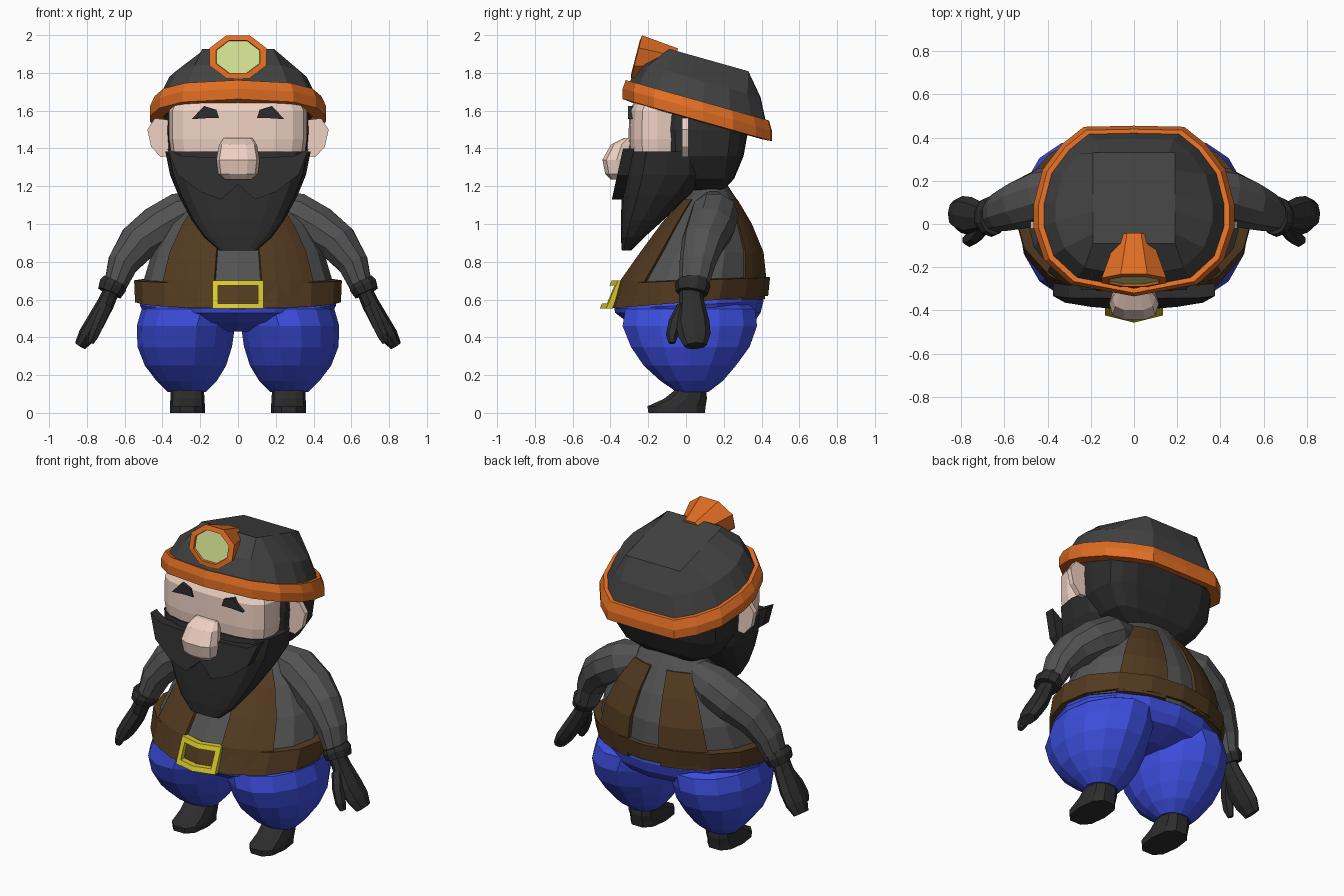
import bpy, bmesh
from math import sin, cos, pi, radians
from mathutils import Vector

if "Cube" in bpy.data.objects:
    bpy.data.objects.remove(bpy.data.objects["Cube"])


def material(name, r, g, b):
    m = bpy.data.materials.new(name)
    m.diffuse_color = (r, g, b, 1)
    m.use_nodes = True
    m.node_tree.nodes["Principled BSDF"].inputs["Base Color"].default_value = m.diffuse_color
    return m


DARK = material("charcoal", .026, .026, .026)
GREY = material("shirt grey", .085, .085, .085)
CAP = material("helmet grey", .055, .055, .055)
BROWN = material("leather", .085, .042, .014)
BLUE = material("denim blue", .045, .075, .72)
SKIN = material("skin", .86, .64, .55)
ORANGE = material("orange", .75, .155, .017)
YELLOW = material("yellow", .68, .58, .025)
LENS = material("lens", .65, .73, .28)


def loft(name, rings, mat, mirror=False, loop=False):
    """Skin a list of equal-length rings; loop joins last ring to first."""
    bm = bmesh.new()
    vs = [[bm.verts.new(p) for p in r] for r in rings]
    n = len(vs[0])
    pairs = list(zip(vs, vs[1:])) + ([(vs[-1], vs[0])] if loop else [])
    for a, b in pairs:
        for i in range(n):
            j = (i + 1) % n
            bm.faces.new((a[i], a[j], b[j], b[i]))
    if not loop:
        bm.faces.new(vs[0])
        bm.faces.new(vs[-1])
    bmesh.ops.recalc_face_normals(bm, faces=bm.faces)
    me = bpy.data.meshes.new(name)
    bm.to_mesh(me)
    bm.free()
    me.materials.append(mat)
    ob = bpy.data.objects.new(name, me)
    bpy.context.collection.objects.link(ob)
    if mirror:
        ob.modifiers.new("mirror", "MIRROR").use_mirror_merge = False
    return ob


def power(v, p):
    return (1 if v >= 0 else -1) * abs(v) ** p


def oval(z, cx, y0, y1, rx, n=16, p=1.0, slope=0.0):
    """Horizontal (super)ellipse between y0 and y1, tilted by slope."""
    cy, ry = (y0 + y1) / 2, (y1 - y0) / 2
    out = []
    for i in range(n):
        a = 2 * pi * i / n
        y = cy + ry * power(sin(a), p)
        out.append((cx + rx * power(cos(a), p), y, z + slope * y))
    return out


def tube(name, path, mat, n=8):
    """Mirrored limb; path points are x, y, z, y-radius, other radius."""
    c = [Vector(p[:3]) for p in path]
    rings = []
    for i, p in enumerate(path):
        t = (c[min(i + 1, len(c) - 1)] - c[max(i - 1, 0)]).normalized()
        u = t.cross(Vector((0, 1, 0))).normalized()
        v = u.cross(t)
        rings.append([c[i] + v * p[3] * cos(2 * pi * k / n) + u * p[4] * sin(2 * pi * k / n)
                      for k in range(n)])
    return loft(name, rings, mat, mirror=True)


def prism(name, pts, y0, y1, mat, lean=0.0):
    """Mirrored front-view outline with thickness, leaning back with height."""
    base = pts[0][1]
    return loft(name, [[(x, y + lean * (z - base), z) for x, z in pts] for y in (y0, y1)], mat, True)


# Shoes: sole, instep, ankle
loft("shoe", [oval(0, .268, -.205, .105, .093, 10, .75),
              oval(.035, .268, -.21, .11, .093, 10, .75),
              oval(.075, .268, -.12, .115, .09, 10, .75),
              oval(.13, .268, -.05, .11, .088, 10, .75)], DARK, True)

# Trousers: two balloon legs and a hip piece
legs = [(.11, .27, -.05, .12, .10), (.17, .272, -.14, .20, .16), (.25, .278, -.23, .27, .215),
        (.35, .282, -.30, .345, .25), (.46, .276, -.345, .385, .26), (.55, .25, -.33, .375, .26),
        (.60, .22, -.25, .30, .22)]
loft("trouser_leg", [oval(z, cx, a, b, r, 14) for z, cx, a, b, r in legs], BLUE, True)
loft("trouser_hips", [oval(.43, 0, -.16, .22, .12), oval(.48, 0, -.31, .36, .38),
                      oval(.53, 0, -.375, .395, .50), oval(.57, 0, -.38, .41, .52, slope=.05),
                      oval(.61, 0, -.35, .40, .50, slope=.05)], BLUE)

# Shirt body
torso = [(.60, -.37, .41, .52), (.70, -.345, .42, .50), (.85, -.24, .405, .455),
         (1.0, -.13, .345, .37), (1.13, -.02, .27, .26), (1.22, .06, .21, .15)]
loft("shirt_body", [oval(z, 0, a, b, r) for z, a, b, r in torso], GREY)


# Vest panels follow the shirt over a range of angles
def vest(name, a0, a1, sign):
    rings = []
    for z, ya, yb, rx in torso[:5]:
        cy, ry = (ya + yb) / 2, (yb - ya) / 2
        angs = [radians(a0 + (a1 - a0) * i / 4) for i in range(5)]
        arc = lambda s, an: [(s * rx * sin(a), cy + sign * s * ry * cos(a), z) for a in an]
        rings.append(arc(1.04, angs) + arc(.92, angs[::-1]))
    loft(name, rings, BROWN, True)


vest("vest_front", 14, 50, -1)
vest("vest_back", 12, 46, 1)

# Belt and bent buckle frame
loft("belt", [oval(.585, 0, -.41, .435, .545, slope=.08), oval(.70, 0, -.36, .445, .55, slope=.04),
              oval(.705, 0, -.32, .40, .49, slope=.04), oval(.60, 0, -.34, .38, .48, slope=.08)],
     BROWN, loop=True)


def frame(w, h, dy):
    pts = [(-w, -h), (0, -h), (w, -h), (w, h), (0, h), (-w, h)]
    return [(x, -.395 + dy + .25 * abs(x) + .42 * z, .627 + z) for x, z in pts]


loft("buckle", [frame(.135, .075, -.03), frame(.105, .047, -.03),
                frame(.105, .047, .005), frame(.135, .075, .005)], YELLOW, loop=True)

# Arms, cuffs, gloves
tube("sleeve", [(.18, .14, 1.09, .09, .09), (.30, .15, 1.05, .13, .125), (.42, .13, .98, .13, .125),
                (.53, .09, .90, .115, .11), (.61, .06, .79, .095, .085),
                (.655, .04, .66, .075, .06)], GREY, 10)
tube("cuff", [(.65, .035, .70, .085, .068), (.662, .035, .675, .095, .078),
              (.68, .03, .635, .085, .068)], DARK, 10)
tube("glove", [(.665, .025, .66, .06, .042), (.70, .03, .58, .068, .046), (.755, .035, .48, .09, .05),
               (.80, .045, .41, .085, .047), (.835, .05, .355, .06, .032)], DARK)
tube("glove_thumb", [(.70, -.01, .56, .04, .035), (.735, -.055, .48, .038, .034),
                     (.765, -.075, .41, .032, .03), (.78, -.075, .37, .018, .018)], DARK, 6)

# Head: hair, face, beard
hair = [(1.18, .04, .20, .18), (1.24, -.04, .255, .30), (1.36, -.14, .305, .375),
        (1.50, -.15, .33, .385), (1.60, -.15, .335, .375), (1.70, -.10, .30, .32)]
loft("hair", [oval(z, 0, a, b, r, 16, .5) for z, a, b, r in hair], DARK)
loft("face", [oval(1.28, 0, -.29, 0, .34, 16, .65), oval(1.45, 0, -.305, 0, .365, 16, .65),
              oval(1.60, 0, -.30, 0, .365, 16, .65), oval(1.69, 0, -.25, 0, .32, 16, .65)], SKIN)
beard = [(.86, -.34, -.29, .10), (.93, -.345, -.22, .18), (1.02, -.345, -.12, .245),
         (1.15, -.34, .02, .315), (1.26, -.335, .12, .36), (1.385, -.31, .12, .385)]
loft("beard", [oval(z, 0, a, b, r, 16, .65) for z, a, b, r in beard], DARK)

# Moustache, brows, ears
prism("moustache", [(0, 1.21), (.09, 1.13), (.20, 1.17), (.32, 1.26), (.375, 1.40),
                    (.30, 1.36), (.20, 1.355), (.10, 1.35), (0, 1.30)], -.375, -.315, DARK, .22)
prism("eyebrow", [(.10, 1.56), (.115, 1.605), (.18, 1.625), (.245, 1.555), (.17, 1.56)],
      -.306, -.24, DARK)
prism("ear", [(.36, 1.55), (.44, 1.56), (.48, 1.50), (.46, 1.41), (.41, 1.355), (.36, 1.36)],
      -.02, .012, SKIN)

# Nose
nose = [(1.235, -.40, -.29, .075), (1.265, -.43, -.29, .105), (1.34, -.445, -.29, .115),
        (1.42, -.40, -.28, .10), (1.455, -.33, -.28, .075)]
loft("nose", [oval(z, 0, a, b, r, 10, .7) for z, a, b, r in nose], SKIN)

# Helmet: one rounded outline, scaled and lifted along a tilted plane
half = [(0, .455), (.23, .45), (.33, .37), (.42, .25), (.46, .09), (.46, -.02), (.41, -.17),
        (.29, -.28), (0, -.335)]
outline = half + [(-x, y) for x, y in half[-2:0:-1]]


def rim(sx, sy, h, cy=.06, xmax=1, ymin=-1, ymax=1):
    """Scaled outline, optionally clipped to a rectangle."""
    pts = [(max(-xmax, min(xmax, x * sx)), max(ymin, min(ymax, cy + (y - .06) * sy)))
           for x, y in outline]
    return [(x, y, 1.617 - .282 * y + h) for x, y in pts]


loft("helmet_band", [rim(1.01, 1, -.05), rim(1.01, 1, .005), rim(.96, .96, .055),
                     rim(.87, .87, .05), rim(.87, .87, -.055)], ORANGE, loop=True)
loft("helmet_dome", [rim(.92, .92, -.02), rim(.92, .92, .04), rim(.79, .81, .165, .075),
                     rim(.7, .7, .285, .115, .19, -.09, .33)], CAP)


# Head lamp
def octagon(y, z, rx, rz):
    angs = [pi / 8 + i * pi / 4 for i in range(8)]
    return [(rx * cos(a), y + .26 * rz * sin(a), z + rz * sin(a)) for a in angs]


loft("lamp_housing", [octagon(-.06, 1.86, .085, .075), octagon(-.262, 1.885, .162, .123),
                      octagon(-.267, 1.885, .125, .094), octagon(-.245, 1.885, .12, .09)], ORANGE)
loft("lamp_lens", [octagon(-.22, 1.885, .12, .09), octagon(-.255, 1.885, .122, .092)], LENS)
